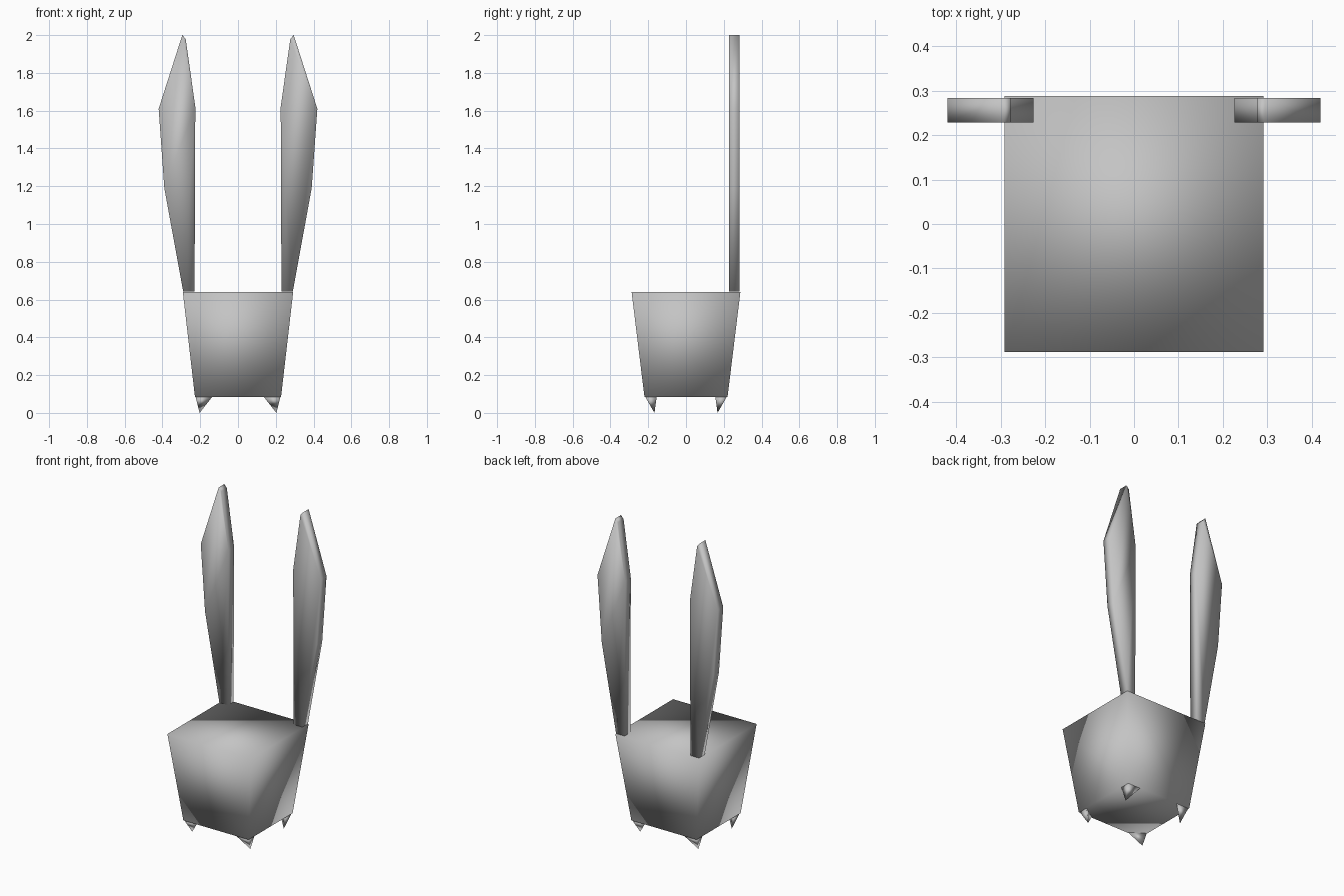
import bpy
import bmesh

cube = bpy.data.objects.get("Cube")
if cube:
    bpy.data.objects.remove(cube, do_unlink=True)

# Single plain grey for every part
grey = bpy.data.materials.new("plain_grey")
grey.use_nodes = True
grey.diffuse_color = (0.55, 0.55, 0.55, 1)
grey.node_tree.nodes["Principled BSDF"].inputs["Base Color"].default_value = grey.diffuse_color


def finish(name, bm):
    """Turn a bmesh into a smooth shaded object."""
    bmesh.ops.recalc_face_normals(bm, faces=bm.faces)
    for face in bm.faces:
        face.smooth = True
    mesh = bpy.data.meshes.new(name)
    bm.to_mesh(mesh)
    bm.free()
    mesh.materials.append(grey)
    obj = bpy.data.objects.new(name, mesh)
    bpy.context.collection.objects.link(obj)
    return obj


# Body: a box that widens upwards, its top split along the diagonal
bm = bmesh.new()
bmesh.ops.create_cube(bm, size=2)
for v in bm.verts:
    top = v.co.z > 0
    v.co.x *= 0.292 if top else 0.228
    v.co.y *= 0.288 if top else 0.22
    v.co.z = 0.64 if top else 0.085
bm.faces.ensure_lookup_table()
lid = max(bm.faces, key=lambda f: f.calc_center_median().z)
corners = [v for v in lid.verts if v.co.x * v.co.y > 0]
bmesh.ops.connect_verts(bm, verts=corners)
finish("body", bm)

# Ears: one outline given thickness, mirrored to the other side
EAR = [(0.23, 0.642), (0.29, 0.642), (0.39, 1.19), (0.42, 1.61),
       (0.295, 2.0), (0.277, 1.98), (0.226, 1.62)]


def ear(name, side):
    bm = bmesh.new()
    face = bm.faces.new([bm.verts.new((side * x, 0.228, z)) for x, z in EAR])
    grown = bmesh.ops.extrude_face_region(bm, geom=[face])["geom"]
    moved = [g for g in grown if isinstance(g, bmesh.types.BMVert)]
    bmesh.ops.translate(bm, verts=moved, vec=(0, 0.056, 0))
    finish(name, bm)


# Feet: small three sided spikes under each corner
def foot(name, sx, sy):
    bm = bmesh.new()
    points = [(0.225, 0.217, 0.087), (0.135, 0.217, 0.087),
              (0.225, 0.155, 0.087), (0.203, 0.167, 0)]
    a, b, c, tip = [bm.verts.new((sx * x, sy * y, z)) for x, y, z in points]
    for tri in ((a, b, c), (a, b, tip), (b, c, tip), (c, a, tip)):
        bm.faces.new(tri)
    finish(name, bm)


for side, label in ((1, "left"), (-1, "right")):
    ear(label + "_ear", side)
    foot("front_" + label + "_foot", side, -1)
    foot("back_" + label + "_foot", side, 1)
